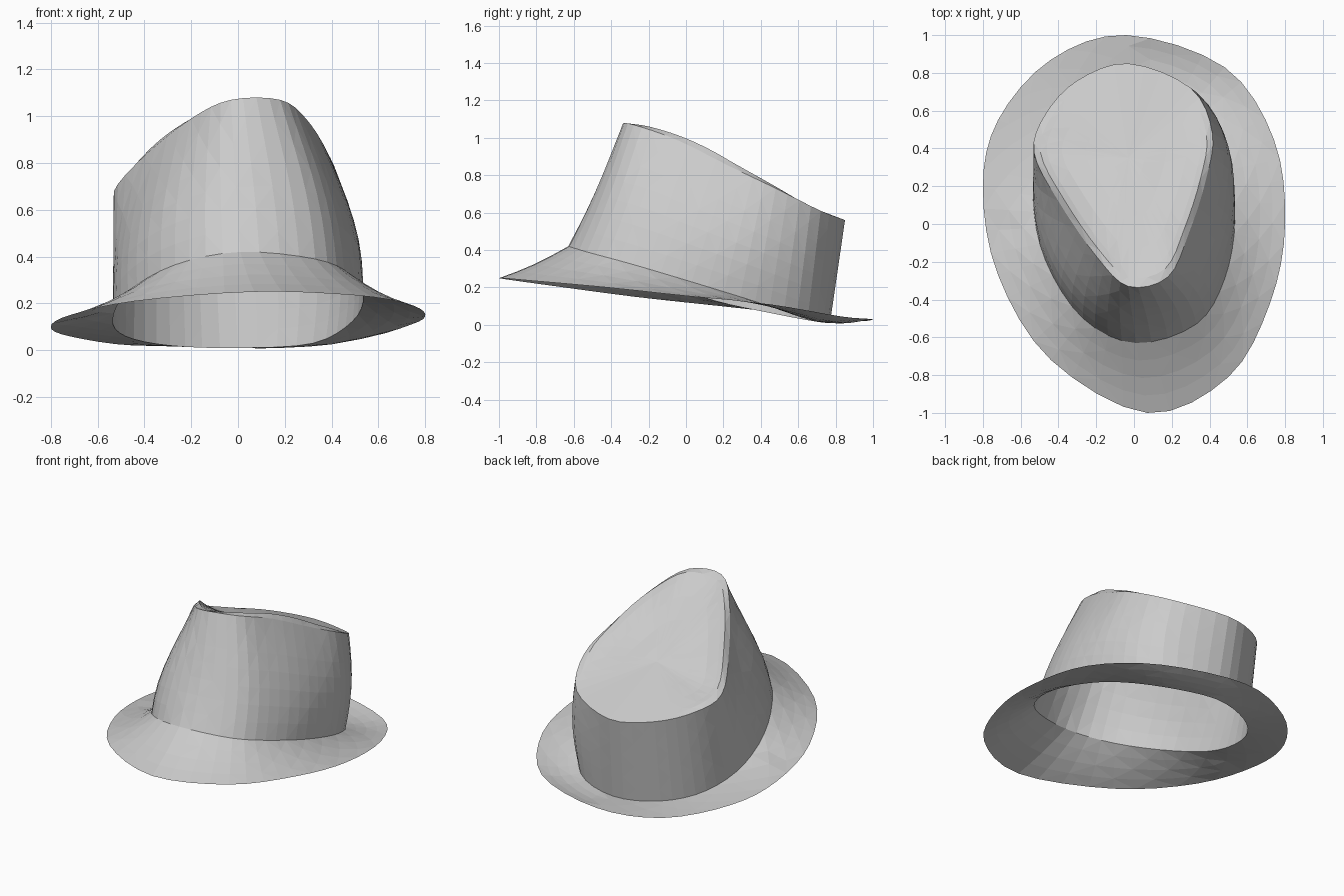
import bpy
import math
from mathutils import Vector

default_cube = bpy.data.objects.get("Cube")
if default_cube:
    bpy.data.objects.remove(default_cube, do_unlink=True)

STEPS = 4  # segments between neighbouring guide points

# Guide loops, starting at the front and running towards the left side
BRIM_EDGE = [(.07, -1, .25), (.5, -.81, .235), (.72, -.42, .2), (.8, 0, .155),
             (.74, .45, .11), (.48, .83, .045), (-.04, 1, .03), (-.44, .87, .02),
             (-.72, .55, .06), (-.8, .19, .1), (-.72, -.27, .15), (-.44, -.72, .21)]
CROWN_BASE = [(.01, -.63, .42), (.33, -.53, .39), (.48, -.29, .325), (.535, .03, .23),
              (.49, .37, .125), (.32, .65, .03), (0, .77, .01), (-.29, .68, .02),
              (-.48, .47, .06), (-.535, .15, .13), (-.47, -.19, .25), (-.27, -.5, .365)]
CROWN_RIM = [(-.03, -.33, 1.07), (.18, -.28, 1.07), (.29, -.05, .99), (.38, .23, .85),
             (.415, .48, .73), (.3, .72, .61), (-.03, .85, .56), (-.3, .76, .58),
             (-.47, .58, .62), (-.53, .38, .68), (-.4, .12, .83), (-.2, -.17, .99)]
DISH_CENTRE = Vector((-.03, .35, .75))


def smooth_loop(points):
    """Closed Catmull-Rom curve through the guide points."""
    guides = [Vector(p) for p in points]
    count = len(guides)
    loop = []
    for i in range(count):
        a, b, c, d = (guides[(i + k) % count] for k in (-1, 0, 1, 2))
        for step in range(STEPS):
            t = step / STEPS
            loop.append(b + (c - a) * t / 2
                        + (a - b * 2.5 + c * 2 - d / 2) * t ** 2
                        + (b * 3 - a - c * 3 + d) * t ** 3 / 2)
    return loop


def blend(first, second, t):
    return [a.lerp(b, t) for a, b in zip(first, second)]


def clamp(value):
    return max(0, min(1, value))


def loft(name, rings, material, centre=None):
    """Skin a list of closed rings, optionally closing the last to a point."""
    size = len(rings[0])
    verts = [v for ring in rings for v in ring]
    faces = []
    for row in range(len(rings) - 1):
        for i in range(size):
            j = (i + 1) % size
            low, high = row * size, (row + 1) * size
            # Alternate the diagonal to get a faceted felt surface
            if (i + row) % 2:
                faces += [(low + i, low + j, high + j), (low + i, high + j, high + i)]
            else:
                faces += [(low + i, low + j, high + i), (low + j, high + j, high + i)]
    if centre is not None:
        last = (len(rings) - 1) * size
        verts.append(centre)
        faces += [(last + i, last + (i + 1) % size, len(verts) - 1) for i in range(size)]
    mesh = bpy.data.meshes.new(name)
    mesh.from_pydata(verts, [], faces)
    mesh.materials.append(material)
    mesh.update()
    obj = bpy.data.objects.new(name, mesh)
    bpy.context.collection.objects.link(obj)
    return obj


# Plain grey felt
felt = bpy.data.materials.new("grey_felt")
felt.use_nodes = True
felt.diffuse_color = (.6, .6, .6, 1)
shader = next(n for n in felt.node_tree.nodes if n.type == "BSDF_PRINCIPLED")
shader.inputs["Base Color"].default_value = felt.diffuse_color

edge, base, rim = map(smooth_loop, (BRIM_EDGE, CROWN_BASE, CROWN_RIM))

# Brim, sagging slightly at the front and left between its edge and the crown
brim_rings = []
for k in range(5):
    t = k / 4
    sag = Vector((0, 0, -.012 * math.sin(math.pi * t)))
    brim_rings.append([v + sag * (v.y < 0 or v.x > 0) for v in blend(edge, base, t)])
loft("brim", brim_rings, felt)

# Crown wall: full at the left and front right, upright at the back right, hollow in front
wall_rings = []
for k in range(8):
    t = k / 7
    swell = math.sin(math.pi * t)
    ring = []
    for v in blend(base, rim, t):
        side = .09 * v.x * (1 if v.x > 0 else clamp(.4 - 2 * v.y))
        front = min(0, v.y) * (.4 * max(0, -v.x) - .025)
        ring.append(v + Vector((side, front, 0)) * swell)
    wall_rings.append(ring)
loft("crown_wall", wall_rings, felt)

# Top of the crown: rounded lip along the sides that fades out at the back, then a dish
centre_ring = [DISH_CENTRE] * len(rim)
top_rings = [rim]
for inset, lift in ((.07, .038), (.14, .02), (.3, -.005), (.55, -.01), (.8, 0)):
    ring = blend(rim, centre_ring, inset)
    top_rings.append([v + Vector((0, 0, lift * clamp(abs(r.x) * 3) * clamp(1.3 - 2 * r.y)))
                      for v, r in zip(ring, rim)])
loft("crown_top", top_rings, felt, DISH_CENTRE)
